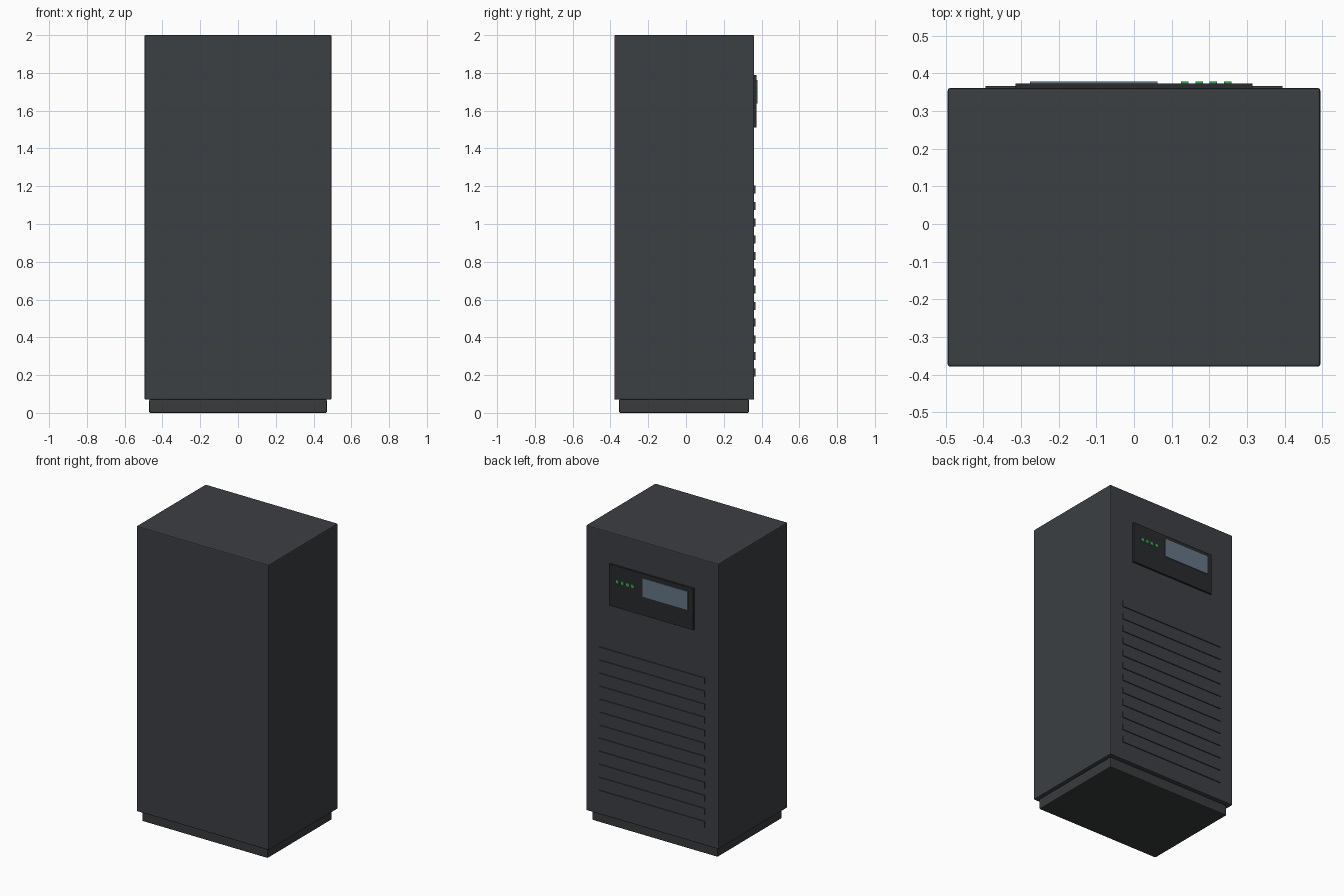
import bpy
import bmesh

if "Cube" in bpy.data.objects:
    bpy.data.objects.remove(bpy.data.objects["Cube"])


def material(name, rgb):
    m = bpy.data.materials.new(name)
    m.diffuse_color = (*rgb, 1)
    m.use_nodes = True
    m.node_tree.nodes["Principled BSDF"].inputs["Base Color"].default_value = m.diffuse_color
    return m


def box(name, lo, hi, mat, bevel=0.0):
    """Axis-aligned box between two corners, with optional edge bevel."""
    bm = bmesh.new()
    bmesh.ops.create_cube(bm, size=1)
    for v in bm.verts:
        v.co = [(a + b) / 2 + c * (b - a) for a, b, c in zip(lo, hi, v.co)]
    mesh = bpy.data.meshes.new(name)
    bm.to_mesh(mesh)
    bm.free()
    mesh.materials.append(mat)
    ob = bpy.data.objects.new(name, mesh)
    bpy.context.collection.objects.link(ob)
    if bevel:
        mod = ob.modifiers.new("Bevel", 'BEVEL')
        mod.width = bevel
        mod.segments = 2
    return ob


casing = material("casing_grey", (0.045, 0.05, 0.056))
base = material("base_grey", (0.04, 0.043, 0.045))
dark = material("panel_black", (0.022, 0.024, 0.025))
glass = material("display_blue", (0.13, 0.18, 0.24))
green = material("indicator_green", (0.04, 0.4, 0.08))

BACK = 0.361  # plane of the face carrying the controls

# Cabinet and recessed plinth
box("cabinet_body", (-0.495, -0.379, 0.07), (0.495, BACK, 2.0), casing, 0.006)
box("plinth", (-0.47, -0.354, 0.0), (0.47, 0.333, 0.072), base, 0.006)

# Control panel with display
box("control_panel", (-0.315, BACK - 0.01, 1.51), (0.315, 0.374, 1.79), dark)
box("display_screen", (-0.277, 0.37, 1.638), (0.062, 0.379, 1.763), glass)

# Row of indicator lights
for i in range(4):
    x = 0.135 + i * 0.038
    box(f"indicator_light_{i + 1}", (x - 0.01, 0.37, 1.678),
        (x + 0.01, 0.379, 1.698), green)

# Ventilation slats
for i in range(12):
    z = 0.213 + i * 0.0882
    box(f"vent_slat_{i + 1}", (-0.395, BACK - 0.01, z - 0.021),
        (0.395, 0.367, z + 0.021), casing)
